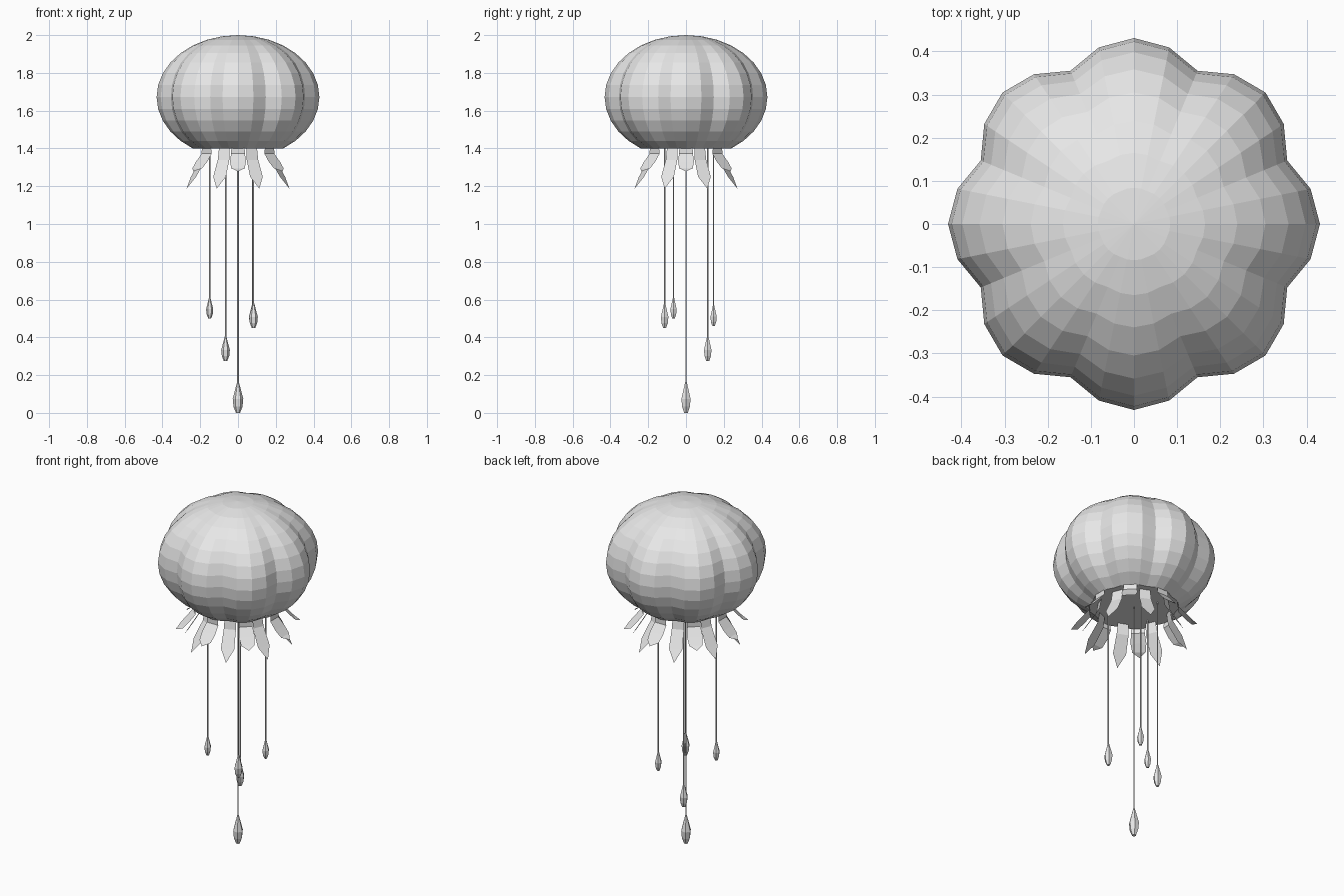
import bpy, bmesh, math

if "Cube" in bpy.data.objects:
    bpy.data.objects.remove(bpy.data.objects["Cube"])

grey = bpy.data.materials.new("pale grey")
grey.diffuse_color = (0.8, 0.8, 0.8, 1)
grey.use_nodes = True
grey.node_tree.nodes["Principled BSDF"].inputs["Base Color"].default_value = grey.diffuse_color


def make(name, bm):
    bmesh.ops.recalc_face_normals(bm, faces=bm.faces)
    me = bpy.data.meshes.new(name)
    bm.to_mesh(me)
    bm.free()
    me.materials.append(grey)
    ob = bpy.data.objects.new(name, me)
    bpy.context.collection.objects.link(ob)
    return ob


def lathe(bm, rings):
    """Skin a stack of vertex rings and close both ends."""
    rows = [[bm.verts.new(p) for p in ring] for ring in rings]
    for a, b in zip(rows, rows[1:]):
        n = max(len(a), len(b))
        for i in range(n):
            j = (i + 1) % n
            if len(a) == 1:
                bm.faces.new((a[0], b[i], b[j]))
            else:
                bm.faces.new((a[i], b[i], b[j], a[j]))
    for row in (rows[0], rows[-1]):
        if len(row) > 2:
            bm.faces.new(row)


# Bell: eight-lobed dome, cut flat at the bottom
R, H, SEG = 0.431, 0.3277, 32
rings = [[(0, 0, 2.0)]]
for k in range(1, 14):
    t = math.radians(11.25 * k)
    z = 2.0 - H + H * math.cos(t)
    ring = []
    for i in range(SEG):
        a = 2 * math.pi * i / SEG
        lobe = 1 - 0.108 * math.sin(t) * (1 - abs(math.cos(4 * a)))
        r = R * math.sin(t) * lobe
        ring.append((r * math.cos(a), r * math.sin(a), z))
    rings.append(ring)
bm = bmesh.new()
lathe(bm, rings)
make("bell", bm)


# Frills: bent pointed strips in an outer short row and an inner long row
def frill_row(name, start, profile):
    bm = bmesh.new()
    for k in range(8):
        a = math.radians(start + 45 * k)
        c, s = math.cos(a), math.sin(a)
        prev = None
        for r, z, w in profile:
            sides = (-w, w) if w else (0,)
            cur = [bm.verts.new((r * c - u * s, r * s + u * c, z)) for u in sides]
            if prev:
                bm.faces.new(prev + cur[::-1])
            prev = cur
    make(name, bm)


frill_row("short_frills", 0, [(0.236, 1.402, 0.035), (0.235, 1.372, 0.037),
                              (0.272, 1.33, 0.042), (0.305, 1.295, 0.036), (0.335, 1.278, 0)])
frill_row("long_frills", 22.5, [(0.19, 1.402, 0.03), (0.2, 1.34, 0.033),
                                (0.255, 1.25, 0.036), (0.295, 1.187, 0)])


# Tentacles: thin threads ending in six-sided teardrop bulbs
def circle(x, y, z, r):
    return [(x + r * math.cos(math.pi * i / 3), y + r * math.sin(math.pi * i / 3), z)
            for i in range(6)]


# x, y, bulb bottom, bulb length, bulb radius
tentacles = [(0, 0, 0, 0.165, 0.028),
             (-0.15, -0.066, 0.5, 0.11, 0.019),
             (-0.066, 0.115, 0.275, 0.13, 0.023),
             (0.082, -0.113, 0.45, 0.13, 0.023),
             (0.077, 0.146, 0.46, 0.11, 0.019)]
shape = [(1, 0), (0.75, 0.55), (0.45, 1), (0.2, 0.85), (0, 0.4)]
for n, (x, y, z0, length, rad) in enumerate(tentacles, 1):
    bm = bmesh.new()
    thread = 0.004
    rings = [circle(x, y, 1.402, thread)]
    rings += [circle(x, y, z0 + length * h, max(thread, rad * f)) for h, f in shape]
    lathe(bm, rings)
    make(f"tentacle_{n}", bm)
